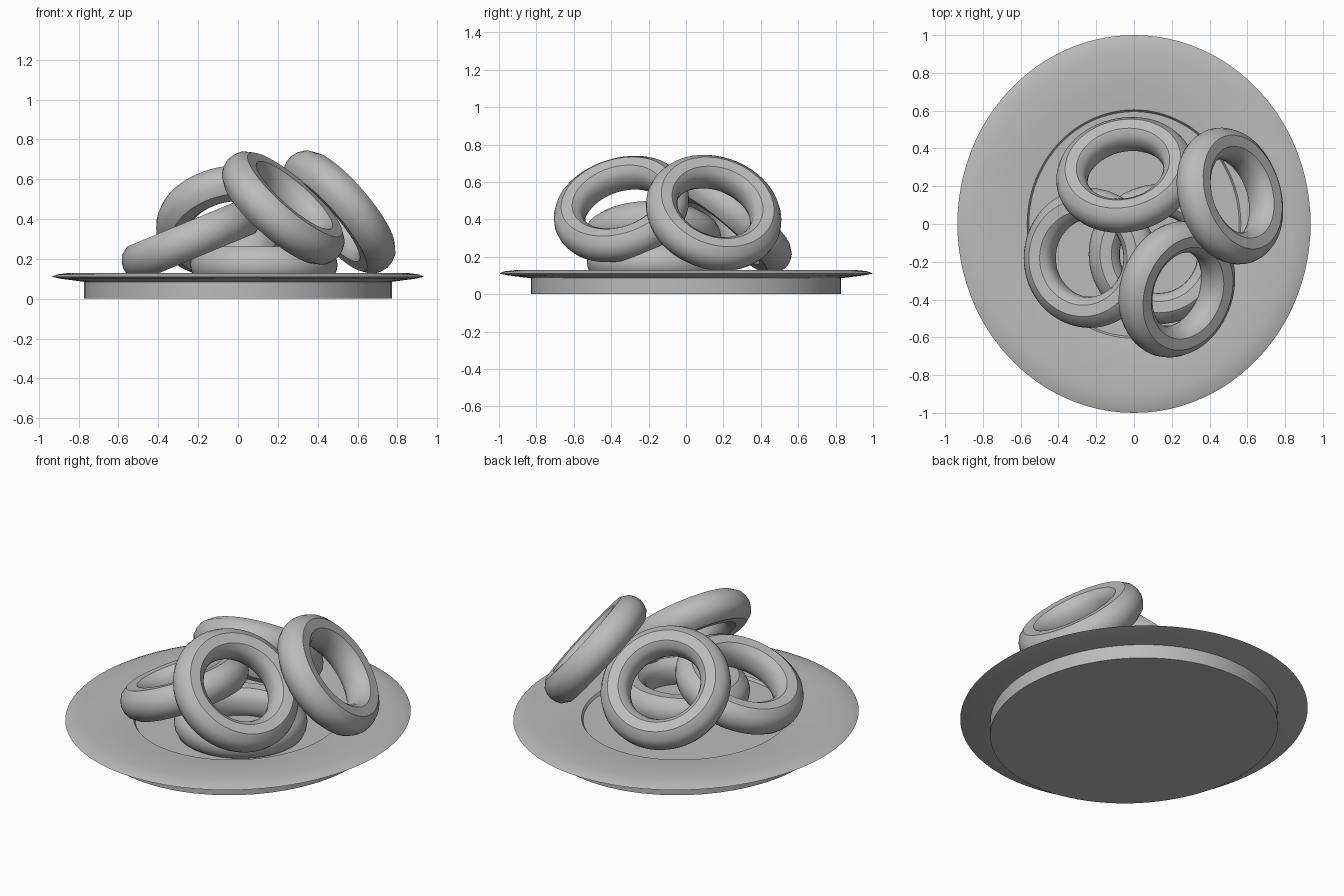
import bpy
import math
from mathutils import Vector

if "Cube" in bpy.data.objects:
    bpy.data.objects.remove(bpy.data.objects["Cube"], do_unlink=True)

grey = bpy.data.materials.new("plain grey")
grey.use_nodes = True
COLOUR = (0.5, 0.5, 0.5, 1)
grey.diffuse_color = COLOUR
grey.node_tree.nodes["Principled BSDF"].inputs["Base Color"].default_value = COLOUR


def lathe(name, profile, segments, closed):
    """Revolve (radius, height) points round z; a closed profile makes a ring."""
    count = len(profile)
    verts, faces = [], []
    for i in range(segments):
        a = 2 * math.pi * i / segments
        verts += [(r * math.cos(a), r * math.sin(a), z) for r, z in profile]
    for i in range(segments):
        here, there = i * count, (i + 1) % segments * count
        for j in range(count if closed else count - 1):
            k = (j + 1) % count
            faces.append((here + j, there + j, there + k, here + k))
    if not closed:
        # Flat caps at both ends of the profile
        faces.append([i * count for i in reversed(range(segments))])
        faces.append([i * count + count - 1 for i in range(segments)])
    mesh = bpy.data.meshes.new(name)
    mesh.from_pydata(verts, [], faces)
    mesh.materials.append(grey)
    obj = bpy.data.objects.new(name, mesh)
    bpy.context.collection.objects.link(obj)
    bpy.ops.object.select_all(action="DESELECT")
    obj.select_set(True)
    bpy.context.view_layer.objects.active = obj
    bpy.ops.object.shade_smooth_by_angle(angle=math.radians(30))
    return obj


# Oval plate: foot, thin flared rim and shallow floor
plate = lathe("plate", [(0.828, 0), (0.828, 0.085), (0.95, 0.1), (1, 0.11),
                        (0.97, 0.122), (0.9, 0.13), (0.75, 0.128),
                        (0.605, 0.115), (0.595, 0.1)], 96, False)
plate.scale.x = 0.935

# Ring cross-section: upper half from hole to outer wall, then mirrored
upper = [(0.205, 0), (0.208, 0.035), (0.222, 0.065), (0.25, 0.088),
         (0.31, 0.092), (0.35, 0.062), (0.365, 0.03), (0.37, 0)]
section = [(r, -z) for r, z in upper] + [(r, z) for r, z in upper[-2:0:-1]]

# Heaped rings: name, centre, axis direction
rings = [
    ("bottom_ring", (0.13, -0.16, 0.17), (0, 0, 1)),
    ("left_ring", (-0.235, -0.18, 0.295), (-0.38, 0, 0.92)),
    ("back_ring", (-0.045, 0.26, 0.39), (-0.15, 0.65, 0.745)),
    ("right_ring", (0.508, 0.148, 0.435), (0.737, 0.233, 0.634)),
    ("front_ring", (0.227, -0.345, 0.455), (0.64, -0.24, 0.73)),
]
for name, centre, axis in rings:
    ring = lathe(name, section, 64, True)
    ring.location = centre
    ring.rotation_mode = "QUATERNION"
    ring.rotation_quaternion = Vector((0, 0, 1)).rotation_difference(Vector(axis))
